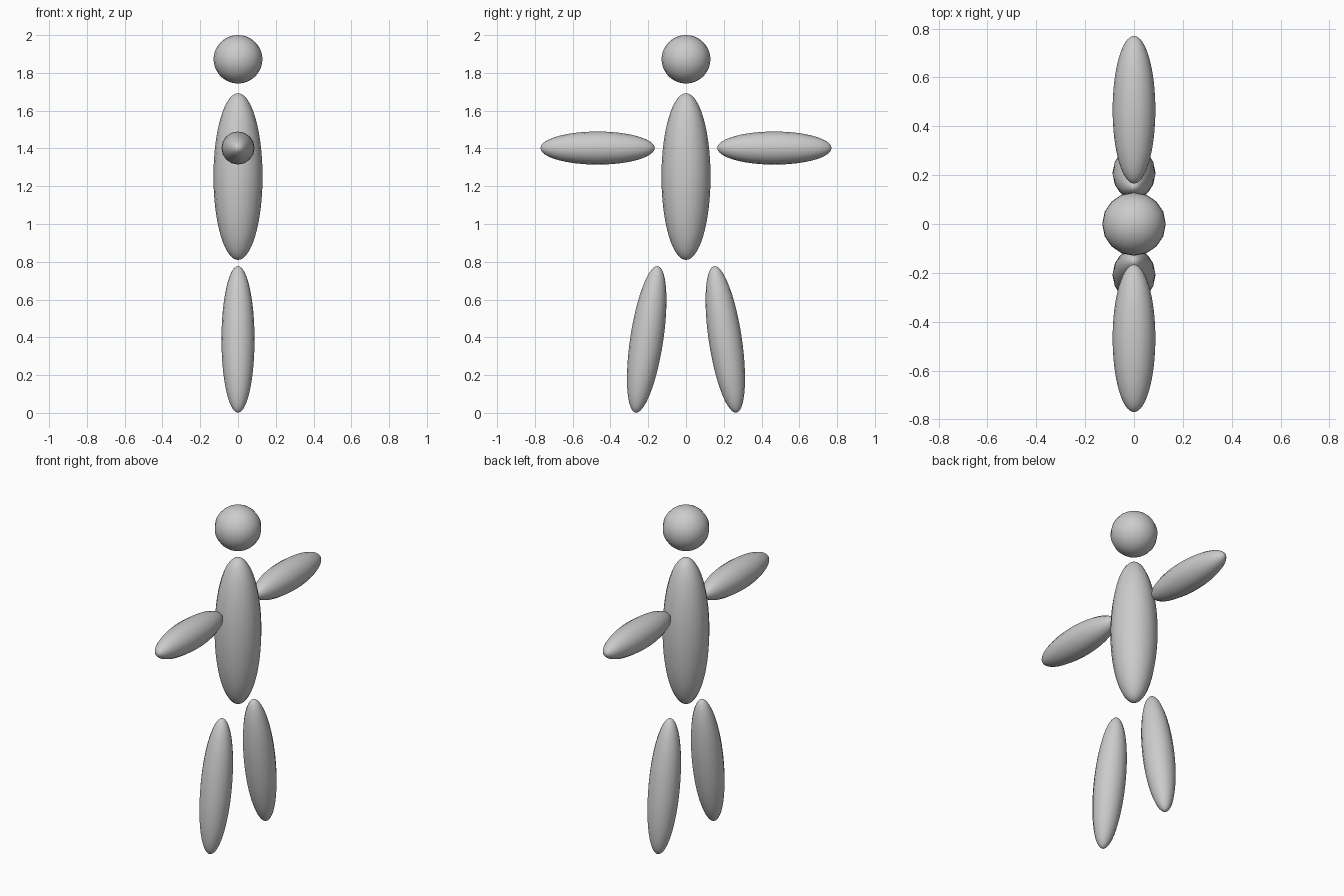
import bpy
import math

if "Cube" in bpy.data.objects:
    bpy.data.objects.remove(bpy.data.objects["Cube"])

grey = bpy.data.materials.new("light_grey")
grey.diffuse_color = (0.6, 0.6, 0.6, 1)
grey.use_nodes = True
grey.node_tree.nodes["Principled BSDF"].inputs["Base Color"].default_value = grey.diffuse_color


def ellipsoid(name, radius, half_length, location, tilt=0.0):
    """Stretched ball whose long axis is tilted about x."""
    bpy.ops.mesh.primitive_uv_sphere_add(segments=16, ring_count=32, radius=1)
    ob = bpy.context.object
    ob.name = name
    ob.scale = (radius, radius, half_length)
    ob.rotation_euler = (tilt, 0, 0)
    ob.location = location
    ob.data.materials.append(grey)
    bpy.ops.object.shade_smooth()
    return ob


# Head and torso
ellipsoid("head", 0.129, 0.128, (0, 0, 1.872))
ellipsoid("torso", 0.13, 0.441, (0, 0, 1.251))

# Arms stretched sideways and legs splayed outwards
for side, label in ((-1, "right"), (1, "left")):
    ellipsoid(label + "_arm", 0.0875, 0.302, (0, side * 0.468, 1.402),
              -side * math.pi / 2)
    ellipsoid(label + "_leg", 0.0875, 0.392, (0, side * 0.208, 0.389),
              side * math.radians(8.6))
